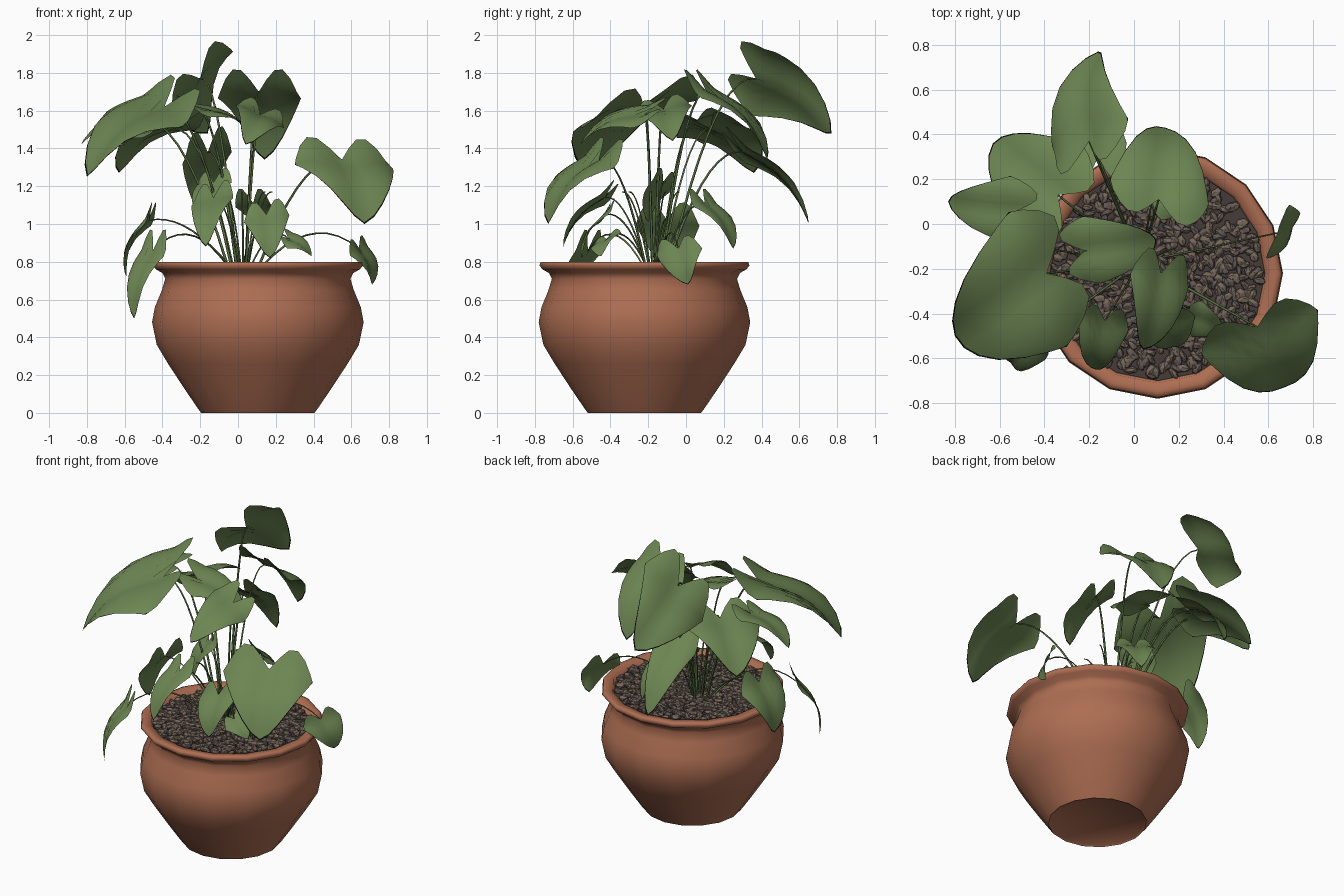
import bpy, bmesh, math, random
from mathutils import Vector, Matrix

random.seed(4)
cube = bpy.data.objects.get("Cube")
if cube:
    bpy.data.objects.remove(cube, do_unlink=True)


def material(name, rgb):
    m = bpy.data.materials.new(name)
    m.use_nodes = True
    m.diffuse_color = (*rgb, 1)
    bsdf = next(n for n in m.node_tree.nodes if n.type == 'BSDF_PRINCIPLED')
    bsdf.inputs["Base Color"].default_value = (*rgb, 1)
    bsdf.inputs["Roughness"].default_value = 0.8
    return m


TERRACOTTA = material("terracotta", (.42, .155, .085))
GREEN = material("leaf green", (.15, .235, .085))
EDGE = material("dark leaf edge", (.006, .007, .004))
STEM = material("stem green", (.1, .16, .055))
STONE = material("pebble brown", (.19, .14, .105))
GREY_STONE = material("pebble grey", (.13, .1, .09))
EARTH = material("dark earth", (.06, .045, .04))

POT = Vector((.105, -.22, 0))
CROWN = Vector((.03, -.17, .77))


def finish(bm, name, mats, smooth_angle=None):
    mesh = bpy.data.meshes.new(name)
    bm.to_mesh(mesh)
    bm.free()
    for m in mats:
        mesh.materials.append(m)
    ob = bpy.data.objects.new(name, mesh)
    bpy.context.collection.objects.link(ob)
    if smooth_angle:
        bpy.ops.object.select_all(action='DESELECT')
        ob.select_set(True)
        bpy.context.view_layer.objects.active = ob
        bpy.ops.object.shade_smooth_by_angle(angle=math.radians(smooth_angle))
    return ob


def lathe(name, profile, sides, mat):
    bm = bmesh.new()
    verts = [bm.verts.new((r, 0, z)) for r, z in profile]
    edges = [bm.edges.new(pair) for pair in zip(verts, verts[1:])]
    bmesh.ops.spin(bm, geom=verts + edges, cent=(0, 0, 0), axis=(0, 0, 1),
                   angle=math.tau, steps=sides, use_duplicate=False)
    bmesh.ops.remove_doubles(bm, verts=bm.verts, dist=.0005)
    bmesh.ops.recalc_face_normals(bm, faces=bm.faces)
    bmesh.ops.translate(bm, verts=bm.verts, vec=POT)
    return finish(bm, name, [mat], 75)


# Pot: round belly, narrow neck, flared rim
lathe("pot", [(0, .01), (.29, .01), (.3, 0), (.315, .02), (.39, .13), (.475, .26),
              (.535, .36), (.56, .48), (.545, .56), (.508, .65), (.49, .71), (.505, .74),
              (.54, .76), (.556, .78), (.55, .798), (.53, .8), (.49, .795), (.475, .74),
              (0, .74)], 16, TERRACOTTA)

# Earth disc with scattered pebbles
lathe("earth", [(.48, .77), (0, .775)], 16, EARTH)
bm = bmesh.new()
PEBBLES = 600
for i in range(PEBBLES):
    r = .46 * math.sqrt((i + .5) / PEBBLES)
    a = i * math.pi * (3 - math.sqrt(5)) + random.uniform(-.1, .1)
    place = Matrix.Translation(POT + Vector((r * math.cos(a), r * math.sin(a), .782)))
    turn = Matrix.Rotation(random.uniform(0, math.tau), 4, 'Z')
    tilt = Matrix.Rotation(random.uniform(-.5, .5), 4, 'X')
    size = Matrix.Diagonal((random.uniform(.026, .038), random.uniform(.015, .023), .016, 1))
    stone = bmesh.ops.create_icosphere(bm, subdivisions=1, radius=1,
                                       matrix=place @ turn @ tilt @ size)
    for face in {f for v in stone["verts"] for f in v.link_faces}:
        face.material_index = i % 2
finish(bm, "pebbles", [STONE, GREY_STONE])


def make_leaf(name, base, tip, side):
    """Heart-shaped blade: base is the notch, side is half the width."""
    run = tip - base
    normal = side.cross(run).normalized()
    if normal.z < 0:
        normal = -normal
    bm = bmesh.new()
    half = (.2, .4, .6, .78, .92, .98, 1)
    columns = [-s for s in reversed(half)] + [0] + list(half)
    steps = (0, .15, .3, .45, .6, .75, .88, .98, 1)
    grid = []
    for u in columns:
        s = abs(u)
        start = -.32 * math.sin(math.pi * s ** 1.1) + .1 * s ** 4
        end = .1 + .9 * (1 - s ** 1.6)
        line = []
        for step in steps:
            v = start + (end - start) * step
            arch = .13 * math.sin(math.pi * max(v, 0)) * run.length
            fold = (.22 * s - .3 * s ** 3) * side.length
            line.append(bm.verts.new(base + run * v + side * u + normal * (arch + fold)))
        grid.append(line)
    last = len(steps) - 2
    for i, (left, right) in enumerate(zip(grid, grid[1:])):
        for j in range(last + 1):
            face = bm.faces.new((left[j], right[j], right[j + 1], left[j + 1]))
            # Dark, dried margin along the outer edge
            face.material_index = int(j == last or i in (0, len(columns) - 2))
    bmesh.ops.remove_doubles(bm, verts=bm.verts, dist=.0005)
    bmesh.ops.recalc_face_normals(bm, faces=bm.faces)
    if sum(f.normal.z for f in bm.faces) < 0:
        bmesh.ops.reverse_faces(bm, faces=bm.faces)
    finish(bm, name, [GREEN, EDGE], 60)


def make_stem(name, end, thickness):
    """Thin tapering stalk that rises from the crown and bends out to a leaf."""
    out = Vector((end.x - CROWN.x, end.y - CROWN.y, 0))
    start = CROWN + out * .15
    bend = CROWN + out * .6
    bend.z = max(end.z + .08 * out.length, .95 + .2 * out.length)
    curve = bpy.data.curves.new(name, 'CURVE')
    curve.dimensions = '3D'
    curve.bevel_depth = thickness
    curve.bevel_resolution = 0
    steps = 9
    spline = curve.splines.new('POLY')
    spline.points.add(steps)
    for i, p in enumerate(spline.points):
        t = i / steps
        p.co = (*(start * (1 - t) ** 2 + bend * 2 * t * (1 - t) + end * t * t), 1)
        p.radius = 1 - .45 * t
    curve.materials.append(STEM)
    ob = bpy.data.objects.new(name, curve)
    bpy.context.collection.objects.link(ob)
    bpy.ops.object.select_all(action='DESELECT')
    ob.select_set(True)
    bpy.context.view_layer.objects.active = ob
    bpy.ops.object.convert(target='MESH')


# Each leaf: notch, tip, half-width vector
upper_leaves = [
    ((-.2, .37, 1.77), (-.16, .77, 1.48), (.17, .06, .17)),
    ((-.34, .13, 1.5), (-.63, .36, 1.27), (.14, .2, .02)),
    ((-.39, -.22, 1.62), (-.8, -.5, 1.25), (.13, -.3, -.07)),
    ((.11, .11, 1.7), (.14, .43, 1.34), (.22, -.06, 0)),
    ((-.52, .06, 1.55), (-.83, .1, 1.42), (0, .15, .03)),
    ((-.22, -.12, 1.61), (.1, -.07, 1.44), (-.04, .15, .03)),
    ((.55, -.46, 1.34), (.67, -.73, 1), (.26, .1, -.01)),
    ((.12, -.22, 1.58), (.04, -.56, 1.42), (.13, -.03, -.06)),
    ((-.16, .3, 1.38), (-.17, .65, 1), (.13, .02, .03)),
]
lower_leaves = [
    ((-.45, -.52, .86), (-.55, -.62, .5), (.07, -.07, 0)),
    ((-.13, -.43, 1.14), (-.17, -.65, .88), (.11, -.02, .02)),
    ((.64, -.04, .87), (.71, .01, .68), (.05, .12, .02)),
    ((.15, -.42, 1.05), (.17, -.55, .82), (.12, .02, .02)),
    ((.27, -.42, .92), (.39, -.45, .83), (.02, .08, .04)),
    ((.08, .1, 1.11), (.15, .25, .87), (.1, -.07, 0)),
    ((-.13, -.12, 1.22), (-.18, -.2, 1.01), (.1, -.06, .02)),
    ((-.47, -.1, 1.02), (-.59, -.09, .72), (.02, .17, 0)),
]
for group, leaves, thickness in (("upper", upper_leaves, .008), ("lower", lower_leaves, .006)):
    for i, points in enumerate(leaves, 1):
        base, tip, side = map(Vector, points)
        make_leaf(f"{group}_leaf_{i}", base, tip, side)
        make_stem(f"{group}_stem_{i}", base, thickness)

# Bare young shoots around the crown
for i in range(5):
    a = i * math.tau / 5 + .4
    reach = random.uniform(.12, .25)
    make_stem(f"shoot_{i + 1}", CROWN + Vector((reach * math.cos(a), reach * math.sin(a), .4)), .006)
